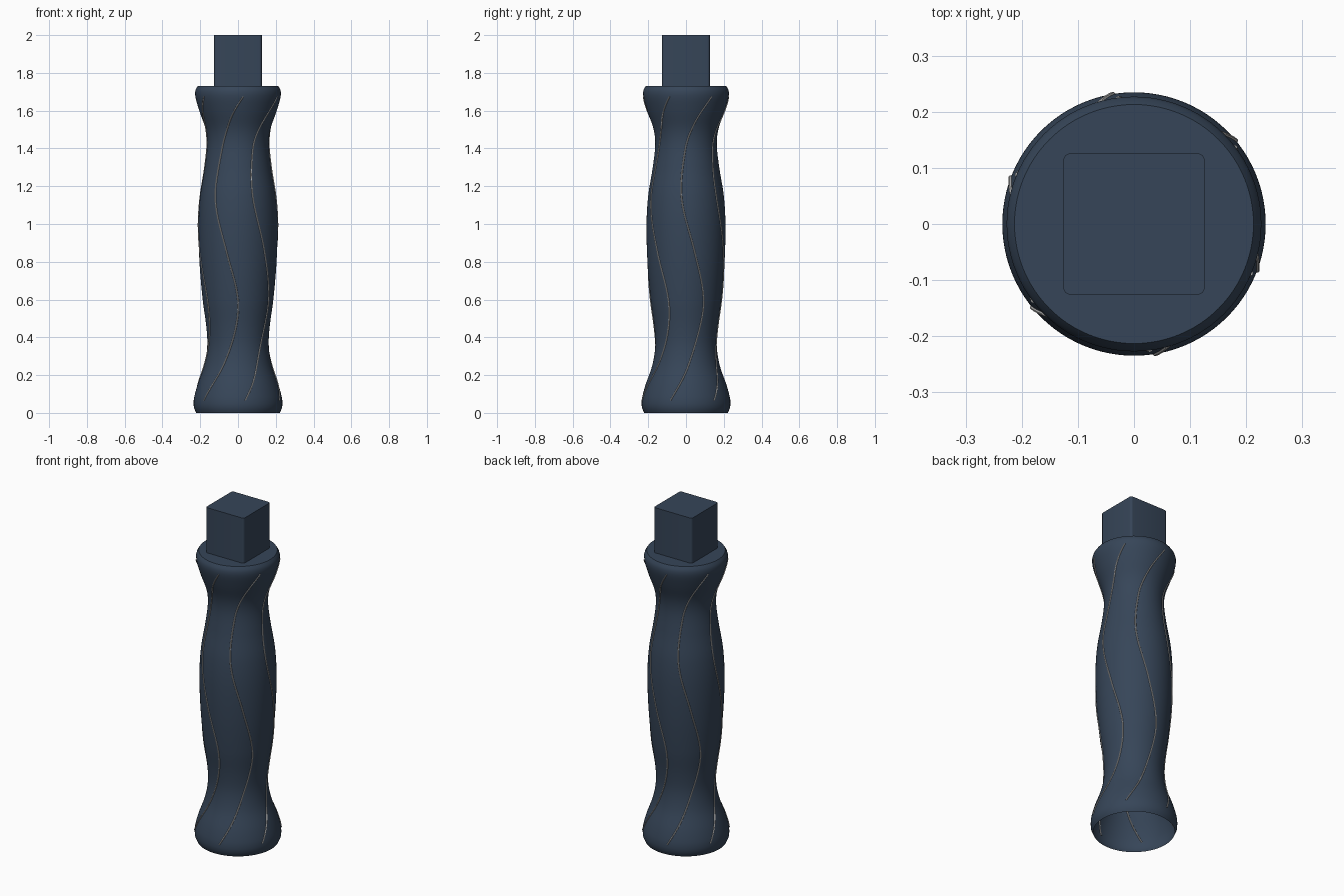
import bpy, bmesh, math

if "Cube" in bpy.data.objects:
    bpy.data.objects.remove(bpy.data.objects["Cube"])


def material(name, color):
    m = bpy.data.materials.new(name)
    m.diffuse_color = (*color, 1)
    m.use_nodes = True
    m.node_tree.nodes["Principled BSDF"].inputs["Base Color"].default_value = m.diffuse_color
    return m


slate = material("dark slate blue", (0.037, 0.060, 0.098))
pale = material("silver grey", (0.40, 0.40, 0.40))


def curve(points, z):
    """Smooth (Catmull-Rom style) interpolation of (z, value) points."""
    n = len(points)
    z = min(max(z, points[0][0]), points[-1][0])
    i = 0
    while i < n - 2 and z > points[i + 1][0]:
        i += 1

    def slope(k):
        a, b = points[max(k - 1, 0)], points[min(k + 1, n - 1)]
        return (b[1] - a[1]) / (b[0] - a[0])
    (z0, v0), (z1, v1) = points[i], points[i + 1]
    h = z1 - z0
    t = (z - z0) / h
    return ((2*t**3 - 3*t**2 + 1) * v0 + (t**3 - 2*t**2 + t) * h * slope(i)
            + (3*t**2 - 2*t**3) * v1 + (t**3 - t**2) * h * slope(i + 1))


def finish(name, bm, mat):
    mesh = bpy.data.meshes.new(name)
    bm.to_mesh(mesh)
    bm.free()
    obj = bpy.data.objects.new(name, mesh)
    bpy.context.collection.objects.link(obj)
    mesh.materials.append(mat)
    bpy.ops.object.select_all(action='DESELECT')
    bpy.context.view_layer.objects.active = obj
    obj.select_set(True)
    bpy.ops.object.shade_smooth_by_angle(angle=math.radians(40))
    return obj


def add_ring(bm, centre_fn, n):
    return [bm.verts.new(centre_fn(2 * math.pi * k / n)) for k in range(n)]


def bridge(bm, rings):
    n = len(rings[0])
    for lo, hi in zip(rings, rings[1:]):
        for k in range(n):
            m = (k + 1) % n
            bm.faces.new((lo[k], lo[m], hi[m], hi[k]))


# Grip outline (height, radius) and the wavy wire path (height, degrees)
RADIUS = [(0.03, 0.234), (0.07, 0.234), (0.14, 0.217), (0.25, 0.179), (0.35, 0.163),
          (0.45, 0.167), (0.6, 0.187), (0.8, 0.204), (1.0, 0.209), (1.15, 0.200),
          (1.3, 0.176), (1.42, 0.163), (1.5, 0.171), (1.6, 0.205), (1.67, 0.225), (1.70, 0.227)]
PATH = [(0.05, -53), (0.07, -50), (0.25, -26), (0.45, -4), (0.6, 0), (0.85, -17),
        (1.15, -37), (1.4, -31), (1.55, -13), (1.68, 8), (1.70, 11)]

# Grip: open-bottomed turned shell with a flat top
heights = [(0.0, 0.221), (0.012, 0.227)]
heights += [(0.03 + 1.67 * k / 90, None) for k in range(91)]
heights += [(1.715, 0.223), (1.73, 0.213)]
bm = bmesh.new()
rings = []
for z, r in heights:
    r = r or curve(RADIUS, z)
    rings.append(add_ring(bm, lambda a: (r * math.cos(a), r * math.sin(a), z), 96))
bridge(bm, rings)
bm.faces.new(rings[-1])
finish("grip", bm, slate)

# Six thin wires half sunk into the grip, following the wavy path
WIRE = 0.0042
for s in range(6):
    bm = bmesh.new()
    rings = []
    for i in range(121):
        z = 0.065 + 1.61 * i / 120
        a = math.radians(curve(PATH, z) + 60 * s - 90)
        r = curve(RADIUS, z)

        def point(t):
            out, side = r + WIRE * math.cos(t), WIRE * math.sin(t)
            return (out * math.cos(a) - side * math.sin(a),
                    out * math.sin(a) + side * math.cos(a), z)
        rings.append(add_ring(bm, point, 8))
    bridge(bm, rings)
    bm.faces.new(rings[0][::-1])
    bm.faces.new(rings[-1])
    finish("wire_%d" % (s + 1), bm, pale)

# Square peg on top with slightly rounded upright edges
bm = bmesh.new()
bmesh.ops.create_cube(bm, size=1)
for v in bm.verts:
    v.co = (v.co.x * 0.252, v.co.y * 0.252, 1.865 + v.co.z * 0.27)
upright = [e for e in bm.edges if abs(e.verts[0].co.z - e.verts[1].co.z) > 0.1]
bmesh.ops.bevel(bm, geom=upright, offset=0.013, segments=4, profile=0.5, affect='EDGES')
finish("square_peg", bm, slate)
